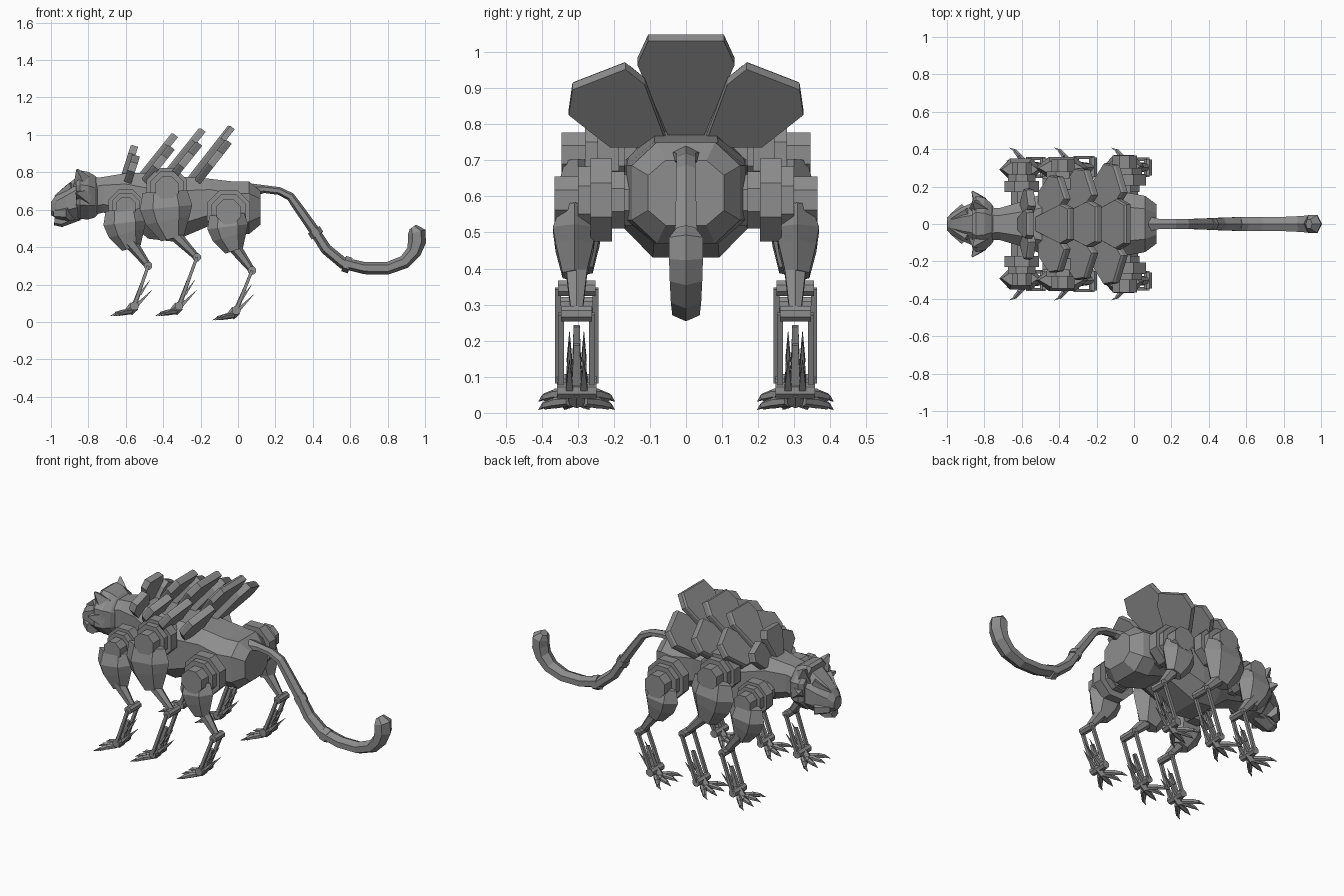
import bpy, bmesh, math
from mathutils import Vector, Matrix

if "Cube" in bpy.data.objects:
    bpy.data.objects.remove(bpy.data.objects["Cube"])

grey = bpy.data.materials.new("gunmetal_grey")
grey.diffuse_color = (0.27, 0.27, 0.27, 1)
grey.use_nodes = True
grey.node_tree.nodes["Principled BSDF"].inputs["Base Color"].default_value = grey.diffuse_color


def finish(name, bm, mirror=False):
    bmesh.ops.recalc_face_normals(bm, faces=bm.faces[:])
    me = bpy.data.meshes.new(name)
    bm.to_mesh(me)
    bm.free()
    me.materials.append(grey)
    ob = bpy.data.objects.new(name, me)
    bpy.context.collection.objects.link(ob)
    if mirror:
        m = ob.modifiers.new("mirror", 'MIRROR')
        m.use_axis = (False, True, False)
        m.use_clip = False
    return ob


def skin(bm, rings):
    """Join rings of points into a closed tube."""
    vs = [[bm.verts.new(p) for p in r] for r in rings]
    n = len(vs[0])
    for a, b in zip(vs, vs[1:]):
        for i in range(n):
            bm.faces.new((a[i], a[(i + 1) % n], b[(i + 1) % n], b[i]))
    bm.faces.new(vs[0][::-1])
    bm.faces.new(vs[-1])


def loft(bm, pts, y=0, n=8, upright=False, sq=1.0):
    """Tube along (x, z, radius in the side plane, radius in y); sq < 1 is boxier."""
    def rnd(v):
        return math.copysign((abs(v) / math.cos(math.pi / n)) ** sq if abs(v) > 1e-6 else 0, v)
    rings = []
    for i, (x, z, r, ry) in enumerate(pts):
        p, q = pts[max(i - 1, 0)], pts[min(i + 1, len(pts) - 1)]
        t = Vector((q[0] - p[0], 0, q[1] - p[1])).normalized()
        u = Vector((0, 0, 1)) if upright else Vector((-t.z, 0, t.x))
        ring = []
        for j in range(n):
            a = 2 * math.pi * (j + .5) / n
            ring.append(Vector((x, y, z)) + u * (r * rnd(math.sin(a)))
                        + Vector((0, ry * rnd(math.cos(a)), 0)))
        rings.append(ring)
    skin(bm, rings)


def bar(bm, p, q, r1, r2, n=6):
    """Straight tapered rod from p to q."""
    p, q = Vector(p), Vector(q)
    d = q - p
    mat = Matrix.Translation((p + q) / 2) @ d.to_track_quat('Z', 'Y').to_matrix().to_4x4()
    if n in (4, 8):
        mat = mat @ Matrix.Rotation(math.pi / n, 4, 'Z')
    bmesh.ops.create_cone(bm, cap_ends=True, segments=n, radius1=r1,
                          radius2=r2, depth=d.length, matrix=mat)


def box(bm, c, size):
    bmesh.ops.create_cube(bm, size=1, matrix=Matrix.Translation(c) @ Matrix.Diagonal((*size, 1)))


# Torso, neck and rump
bm = bmesh.new()
loft(bm, [(-.80, .665, .10, .09), (-.72, .68, .095, .085), (-.60, .67, .125, .12),
          (-.48, .62, .175, .165), (-.35, .605, .175, .17), (-.15, .64, .125, .16),
          (-.02, .61, .14, .165), (.06, .61, .14, .15), (.12, .61, .09, .105)],
     upright=True, sq=.7)
finish("torso", bm)

# Head
bm = bmesh.new()
loft(bm, [(-1.0, .605, .035, .035), (-.97, .62, .065, .06), (-.92, .635, .095, .09),
          (-.86, .66, .115, .115), (-.80, .665, .11, .11)], upright=True)
finish("head", bm)
bm = bmesh.new()
loft(bm, [(-.982, .54, .02, .03), (-.95, .537, .027, .045), (-.86, .58, .035, .06)], n=6)
finish("jaw", bm)
bm = bmesh.new()
box(bm, (-.992, 0, .632), (.016, .035, .024))
finish("nose", bm)
bm = bmesh.new()
bar(bm, (-.972, .022, .67), (-.89, .07, .73), .012, .02, 4)
bar(bm, (-.97, .03, .58), (-.90, .08, .58), .03, .04, 6)
finish("brow_and_cheek", bm, True)

# Flared collar behind the head, and ears
bm = bmesh.new()
loft(bm, [(-.865, .68, .12, .125), (-.845, .68, .13, .15), (-.80, .675, .127, .14),
          (-.765, .67, .112, .112), (-.75, .67, .095, .09)], upright=True)
finish("neck_collar", bm)
bm = bmesh.new()
bar(bm, (-.83, .08, .745), (-.86, .12, .815), .055, .006, 4)
bar(bm, (-.82, .11, .67), (-.865, .175, .69), .055, .006, 4)
finish("ear", bm, True)

# Tail with collars
tail = [(.08, .705, .03, .04), (.14, .71, .018, .026), (.22, .70, .018, .026), (.28, .67, .02, .027),
        (.33, .60, .022, .028), (.40, .50, .024, .03), (.47, .39, .026, .034), (.56, .315, .027, .037),
        (.68, .287, .028, .038), (.80, .287, .029, .038), (.89, .32, .031, .042),
        (.94, .375, .035, .045), (.957, .43, .042, .047), (.955, .48, .042, .047), (.935, .508, .018, .025)]
bm = bmesh.new()
loft(bm, tail, n=6)
finish("tail", bm)
bm = bmesh.new()
bar(bm, (.405, 0, .492), (.425, 0, .462), .037, .037, 6)
bar(bm, (.565, 0, .312), (.60, 0, .301), .043, .043, 6)
finish("tail_collars", bm)

# Fan plates on the back: outline in (y, z above base), leaning backwards
CENTRE = [(-.04, 0), (.04, 0), (.135, .22), (.105, .285), (-.105, .285), (-.135, .22)]
SIDE = [(.05, -.01), (.21, -.01), (.325, .08), (.315, .15), (.168, .207), (.115, .165)]


def plate(bm, outline, x, lean, s, sz, thick):
    n = Vector((1, 0, -lean)).normalized() * thick
    back = [Vector((x + z * sz * lean, y * s, .745 + z * sz)) for y, z in outline]
    mid = sum(back, Vector()) / len(back)
    inner = [mid + (p - mid) * .95 - n * .15 for p in back]
    skin(bm, [[p - n for p in inner], [p - n * .85 for p in back], back])


for i, (x, lean, s, sz) in enumerate([(-.595, .32, .58, .67), (-.515, .8, .8, .85),
                                      (-.39, .8, .92, .95), (-.24, .78, 1, 1)]):
    bm = bmesh.new()
    plate(bm, CENTRE, x, lean, s, sz, .035)
    finish(f"back_plate_centre_{i + 1}", bm)
    bm = bmesh.new()
    plate(bm, SIDE, x + .045 * s, lean, s, sz, .036)
    finish(f"back_plate_side_{i + 1}", bm, True)

# Legs: hub (x, z), thigh scale, hub radius, hub y, rod spacing, knee (x, z), ankle (x, z)
LEGS = {
    "front": (-.60, .615, 1.0, .095, .28, .048, (-.48, .30), (-.555, .085)),
    "middle": (-.38, .715, 1.22, .112, .295, .052, (-.22, .345), (-.315, .085)),
    "hind": (-.05, .59, .95, .118, .315, .043, (.075, .275), (-.01, .062)),
}
LY = .303
for leg, (hx, hz, s, r, y, rod, (kx, kz), (ax, az)) in LEGS.items():
    # Stepped octagonal hub: axle, wide discs, then a long narrow cap
    bm = bmesh.new()
    for y0, y1, k in ((.10, .18, .65), (.17, y - .10, .72), (y - .11, y - .05, 1.05),
                      (y - .06, y - .015, .85), (y - .02, y + .05, .6)):
        bar(bm, (hx, y0, hz), (hx, y1, hz), r * k, r * k, 8)
    finish(leg + "_hub", bm, True)

    # Armoured thigh
    bm = bmesh.new()
    ty = (y + LY) / 2
    loft(bm, [(hx - .01, hz - .015 * s, .085 * s, .035), (hx - .005, hz - .085 * s, .1 * s, .06),
              (hx + .005, hz - .14 * s, .085 * s, .052), (hx + .03, hz - .22 * s, .045 * s, .033)], ty, 6)
    finish(leg + "_thigh", bm, True)

    # Lower leg: tapered shin, knee joint, twin rods and centre bar
    bm = bmesh.new()
    bar(bm, (hx + .025, LY, hz - .19 * s), (kx, LY, kz), .036, .018, 6)
    bar(bm, (kx, LY - rod, kz), (kx, LY + rod, kz), .023, .023, 8)
    for dy in (-rod, rod):
        bar(bm, (kx, LY + dy, kz), (ax, LY + dy, az), .012, .012, 4)
    mx, mz = ax + (kx - ax) * .6, az + (kz - az) * .6
    bar(bm, (mx, LY, mz), (ax, LY, az), .012, .02, 4)
    bar(bm, (ax, LY - .055, az), (ax, LY + .055, az), .024, .024, 8)
    finish(leg + "_lower_leg", bm, True)

    # Heel spikes
    bm = bmesh.new()
    for dy in (-.02, .02):
        bar(bm, (ax + .01, LY + dy, az), (ax + .095, LY + dy, az + .085), .015, .001, 4)
        bar(bm, (ax + .03, LY + dy, az + .06), (ax + .085, LY + dy, az + .14), .011, .001, 4)
    finish(leg + "_heel_spikes", bm, True)

    # Foot with four splayed toes and claws
    bm = bmesh.new()
    bar(bm, (ax, LY, az), (ax - .03, LY, az - .033), .028, .024, 6)
    for t in (-1.5, -.5, .5, 1.5):
        reach = .135 - .016 * abs(t)
        a = (ax - .018, LY + .014 * t, az - .03)
        b = (ax - .058, LY + .04 * t, az - .034)
        c = (ax - reach + .028, LY + .06 * t, az - .042)
        bar(bm, a, b, .014, .016)
        bar(bm, b, c, .015, .011)
        bar(bm, c, (ax - reach, LY + .07 * t, az - .053), .009, .001, 4)
    finish(leg + "_foot", bm, True)
